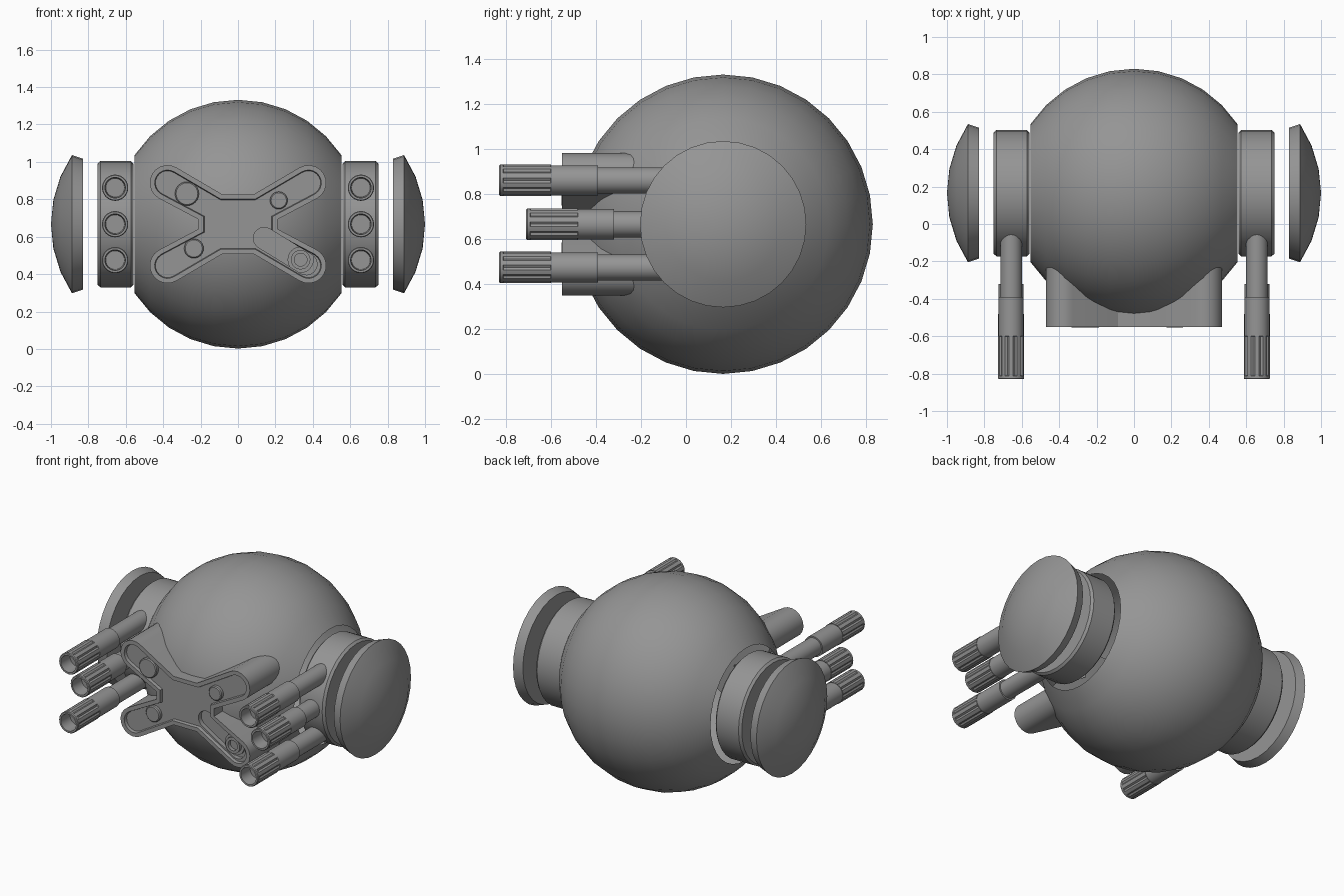
import bpy, bmesh, math
from math import sin, cos, pi, radians
from mathutils import Vector

if "Cube" in bpy.data.objects:
    bpy.data.objects.remove(bpy.data.objects["Cube"])

R, CY, CZ = 0.665, 0.165, 0.667
grey = bpy.data.materials.new("dark_grey")
grey.diffuse_color = (.3, .3, .3, 1)
grey.use_nodes = True
grey.node_tree.nodes["Principled BSDF"].inputs["Base Color"].default_value = grey.diffuse_color


def shade(ob):
    bpy.ops.object.select_all(action='DESELECT')
    ob.select_set(True)
    bpy.context.view_layer.objects.active = ob
    bpy.ops.object.shade_smooth_by_angle(angle=radians(30))


def finish(name, bm):
    bmesh.ops.remove_doubles(bm, verts=bm.verts, dist=1e-5)
    bmesh.ops.recalc_face_normals(bm, faces=bm.faces)
    me = bpy.data.meshes.new(name)
    bm.to_mesh(me)
    bm.free()
    me.materials.append(grey)
    ob = bpy.data.objects.new(name, me)
    bpy.context.collection.objects.link(ob)
    shade(ob)
    return ob


def lathe(name, profile, axis, loc, segs=32, fluted=()):
    """Revolve (radius, distance) points around the x or y axis."""
    bm = bmesh.new()
    rows = []
    for k, (r, t) in enumerate(profile):
        row = []
        for i in range(segs):
            rr = r * 0.9 if k in fluted and i % 4 == 0 else r
            a = 2 * pi * i / segs
            c, s = rr * cos(a), rr * sin(a)
            p = (t, c, s) if axis == 'x' else (c, t, s)
            row.append(bm.verts.new(Vector(p) + Vector(loc)))
        rows.append(row)
    for a, b in zip(rows, rows[1:]):
        for i in range(segs):
            j = (i + 1) % segs
            bm.faces.new((a[i], a[j], b[j], b[i]))
    bmesh.ops.dissolve_degenerate(bm, edges=bm.edges, dist=1e-6)
    return finish(name, bm)


def prism(name, pts, y0, y1, rim=0, sink=0):
    """Extrude an xz outline from y0 (front) to y1, optionally with a sunken front."""
    bm = bmesh.new()
    a = [bm.verts.new((x, y0, CZ + z)) for x, z in pts]
    b = [bm.verts.new((x, y1, CZ + z)) for x, z in pts]
    front = bm.faces.new(a)
    bm.faces.new(b[::-1])
    for i in range(len(a)):
        j = (i + 1) % len(a)
        bm.faces.new((a[j], a[i], b[i], b[j]))
    bmesh.ops.recalc_face_normals(bm, faces=bm.faces)
    if rim:
        for width, depth in ((rim, 0), (.004, sink)):
            bmesh.ops.inset_region(bm, faces=[front], thickness=width, use_even_offset=True)
            bmesh.ops.translate(bm, verts=list(front.verts), vec=(0, depth, 0))
    return finish(name, bm)


def arc(c, r, a0, a1, n=10):
    return [(c[0] + r * cos(radians(a0 + (a1 - a0) * i / n)),
             c[1] + r * sin(radians(a0 + (a1 - a0) * i / n))) for i in range(n + 1)]


# Open-sided ball
step = pi / 16
lathe("ball_body", [(R * sin(k * step), R * cos(k * step)) for k in range(3, 14)],
      'x', (0, CY, CZ))

for s, side in ((1, "right"), (-1, "left")):
    # Side drum carrying the barrels
    drum = [(0, .56), (.325, .56), (.338, .573), (.338, .735), (.325, .75), (0, .75)]
    lathe(side + "_drum", [(r, s * t) for r, t in drum], 'x', (0, CY, CZ))
    # Domed end cap
    cap = [(R * sin(k * step), R * cos(k * step) + 1 - R) for k in range(4)]
    cap += [(.35, .83), (0, .83)]
    lathe(side + "_cap", [(r, s * t) for r, t in cap], 'x', (0, CY, CZ))
    # Three barrels with fluted hollow muzzles
    for z, dy, pos in ((.195, 0, "upper"), (0, .12, "middle"), (-.192, 0, "lower")):
        sl = -.39 if dy == 0 else -.44
        prof = [(0, .02 - dy), (.058, .02 - dy), (.058, sl), (.067, sl), (.067, -.6),
                (.07, -.6), (.07, -.602), (.07, -.81), (.07, -.812), (.07, -.825),
                (.066, -.83), (.055, -.83), (.05, -.74), (0, -.74)]
        lathe(f"{side}_{pos}_barrel", prof, 'y', (s * .657, dy, CZ + z), 40, fluted=(6, 7))

# Cross-shaped front plate: one arm outline mirrored into four
quarter = [(.21, .025)] + arc((.377, .221), .095, -60, 121) + [(.085, .16)]
outline = quarter + [(-x, z) for x, z in reversed(quarter)]
outline += [(-x, -z) for x, z in quarter] + [(x, -z) for x, z in reversed(quarter)]
plate = prism("cross_plate", outline, -.55, -.2, rim=.026, sink=.02)

# Deep channel in the lower right arm
d = math.degrees(math.atan2(-.14, .235))
slot = arc((.365, -.213), .058, d - 90, d + 90) + arc((.14, -.075), .058, d + 90, d + 270)
cutter = prism("channel_cutter", slot, -.6, -.5)
cutter.hide_render = True
mod = plate.modifiers.new("channel", 'BOOLEAN')
mod.object = cutter
mod.operation = 'DIFFERENCE'
mod.solver = 'EXACT'
bpy.context.view_layer.objects.active = plate
bpy.ops.object.modifier_apply(modifier=mod.name)
bpy.data.objects.remove(cutter)
shade(plate)

# Round knobs in the arms
for x, z, r in ((-.273, .163, .064), (.218, .127, .047), (-.236, -.13, .052)):
    lathe("round_knob", [(0, -.5), (r, -.5), (r, -.548), (r - .006, -.554), (0, -.554)],
          'y', (x, 0, CZ + z), 24)

# Ringed port inside the channel
lathe("ringed_port", [(0, -.48), (.07, -.48), (.07, -.515), (.052, -.515),
                      (.052, -.535), (.034, -.535), (.034, -.51), (0, -.51)],
      'y', (.335, 0, CZ - .19), 24)
